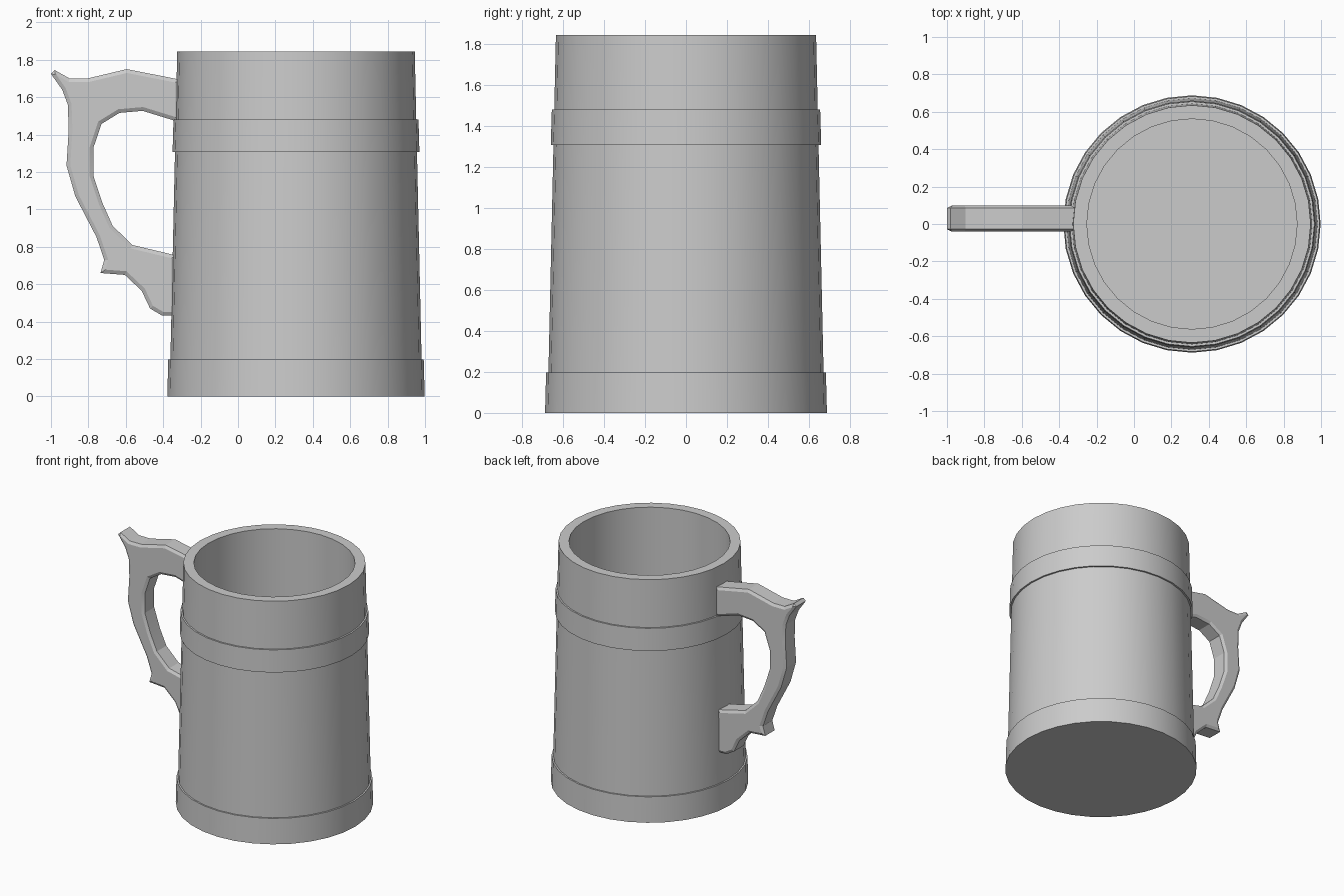
import bpy, bmesh
from math import pi
from mathutils import Vector

if "Cube" in bpy.data.objects:
    bpy.data.objects.remove(bpy.data.objects["Cube"])

CX, SIDES = 0.31, 32


def finish(bm, name, angle):
    bmesh.ops.recalc_face_normals(bm, faces=bm.faces)
    me = bpy.data.meshes.new(name)
    bm.to_mesh(me)
    bm.free()
    ob = bpy.data.objects.new(name, me)
    bpy.context.collection.objects.link(ob)
    bpy.ops.object.select_all(action='DESELECT')
    bpy.context.view_layer.objects.active = ob
    ob.select_set(True)
    bpy.ops.object.shade_smooth_by_angle(angle=angle)
    return ob


def lathe(name, profile, closed=False):
    """Revolve an (r, z) profile around the mug axis."""
    bm = bmesh.new()
    vs = [bm.verts.new((CX + r, 0, z)) for r, z in profile]
    pairs = list(zip(vs, vs[1:])) + ([(vs[-1], vs[0])] if closed else [])
    es = [bm.edges.new(p) for p in pairs]
    bmesh.ops.spin(bm, geom=vs + es, cent=(CX, 0, 0), axis=(0, 0, 1),
                   angle=2 * pi, steps=SIDES, use_duplicate=False)
    bmesh.ops.remove_doubles(bm, verts=bm.verts, dist=1e-4)
    return finish(bm, name, 0.6)


# Tapered hollow body
lathe("mug_body", [(0, 0), (0.676, 0), (0.635, 1.845), (0.562, 1.845),
                   (0.562, 0.12), (0, 0.12)])

# Raised hoops
for name, z0, z1, r0, r1 in (("base_hoop", 0, 0.197, 0.688, 0.683),
                             ("upper_hoop", 1.308, 1.48, 0.660, 0.655)):
    lathe(name, [(0.63, z0), (r0, z0), (r1, z1), (0.63, z1)], closed=True)

# Handle: side outline, extruded with chamfered faces
outline = [(-0.315, 1.695), (-0.595, 1.75), (-0.805, 1.70), (-0.90, 1.70),
           (-0.98, 1.745), (-1.0, 1.725), (-0.94, 1.64), (-0.91, 1.56),
           (-0.905, 1.425), (-0.917, 1.235), (-0.87, 1.07), (-0.757, 0.853),
           (-0.715, 0.73), (-0.735, 0.66), (-0.605, 0.65), (-0.515, 0.565),
           (-0.47, 0.47), (-0.405, 0.432), (-0.335, 0.432), (-0.335, 0.755),
           (-0.565, 0.81), (-0.67, 0.912), (-0.725, 1.035), (-0.773, 1.18),
           (-0.773, 1.33), (-0.73, 1.457), (-0.634, 1.516), (-0.51, 1.527),
           (-0.315, 1.467)]
bm = bmesh.new()
Y0, Y1, BEV = -0.04, 0.098, 0.012
cap = bm.faces.new([bm.verts.new((x, Y0 + BEV, z)) for x, z in outline])
ext = bmesh.ops.extrude_face_region(bm, geom=[cap], use_keep_orig=True)
bmesh.ops.translate(bm, vec=Vector((0, Y1 - Y0 - 2 * BEV, 0)),
                    verts=[g for g in ext["geom"] if isinstance(g, bmesh.types.BMVert)])
bmesh.ops.recalc_face_normals(bm, faces=bm.faces)
caps = [f for f in bm.faces if len(f.verts) > 4]
bmesh.ops.inset_region(bm, faces=caps, thickness=0.02, depth=BEV, use_even_offset=True)
finish(bm, "handle", 0.2)
